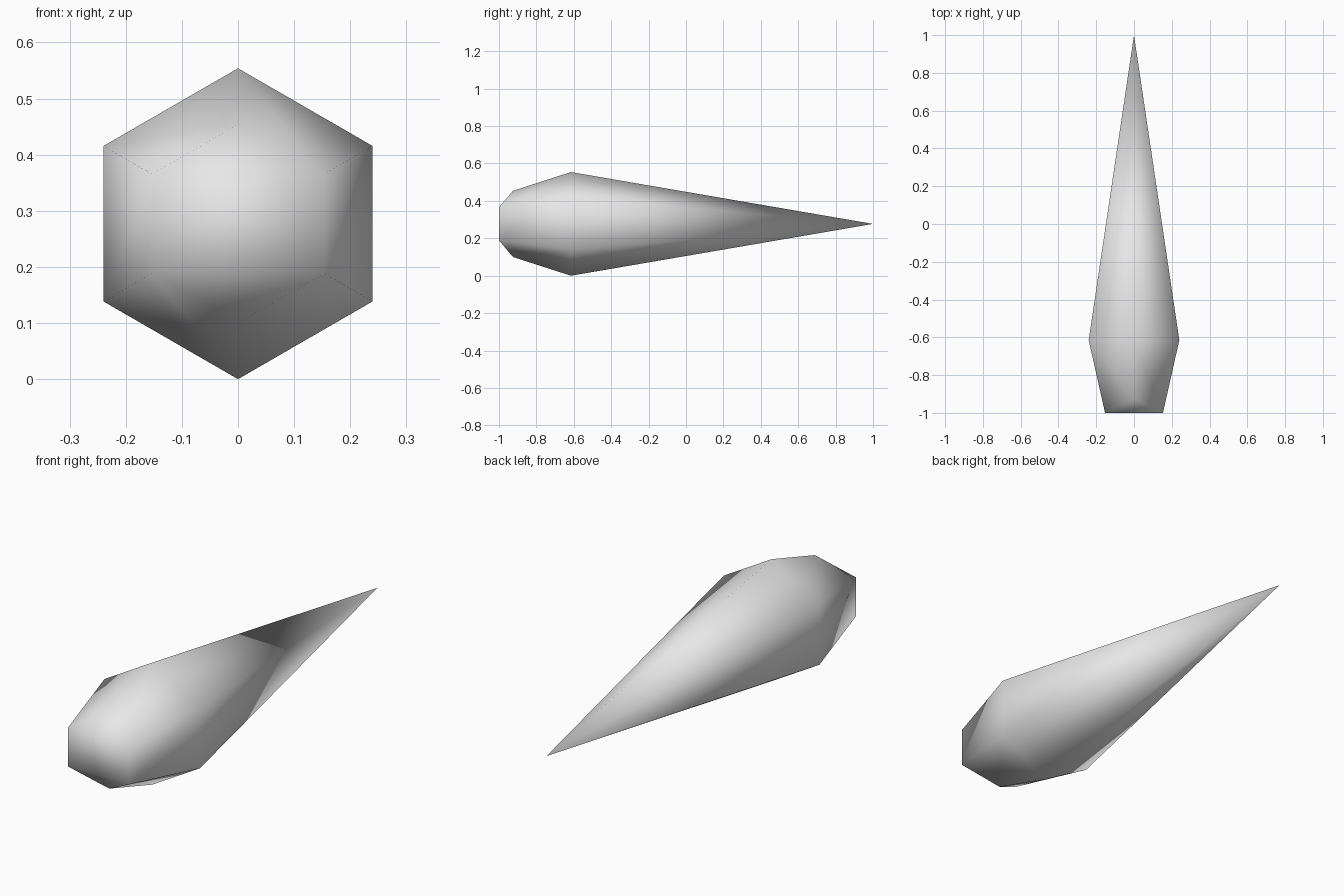
import bpy
import bmesh
from math import sin, cos, pi

cube = bpy.data.objects.get("Cube")
if cube:
    bpy.data.objects.remove(cube, do_unlink=True)

MID_Z = 0.277

# Pale grey material
grey = bpy.data.materials.new("pale_grey")
grey.use_nodes = True
colour = (0.8, 0.8, 0.8, 1)
grey.diffuse_color = colour
grey.node_tree.nodes["Principled BSDF"].inputs["Base Color"].default_value = colour

bm = bmesh.new()


def hex_ring(radius, y, pole_y):
    """Six points with corners at top and bottom; pole_y places those two."""
    ring = []
    for i in range(6):
        a = pi / 2 + i * pi / 3
        ring.append(bm.verts.new((radius * cos(a), pole_y if i % 3 == 0 else y,
                                  MID_Z + radius * sin(a))))
    return ring


# Blunt nose ring, widest ring and pointed tail
nose = hex_ring(0.177, -1.0, -0.925)
belly = hex_ring(MID_Z, -0.615, -0.615)
tip = bm.verts.new((0, 1.0, MID_Z))

for i in range(6):
    j = (i + 1) % 6
    bm.faces.new((nose[i], nose[j], belly[j], belly[i]))
    bm.faces.new((belly[i], belly[j], tip))

# Nose cap: flat front plate with bevelled top and bottom
bm.faces.new((nose[1], nose[2], nose[4], nose[5]))
bm.faces.new((nose[0], nose[1], nose[5]))
bm.faces.new((nose[3], nose[4], nose[2]))

bmesh.ops.recalc_face_normals(bm, faces=bm.faces)
for face in bm.faces:
    face.smooth = True

mesh = bpy.data.meshes.new("tapered_spike")
bm.to_mesh(mesh)
bm.free()
mesh.materials.append(grey)
spike = bpy.data.objects.new("tapered_spike", mesh)
bpy.context.collection.objects.link(spike)
